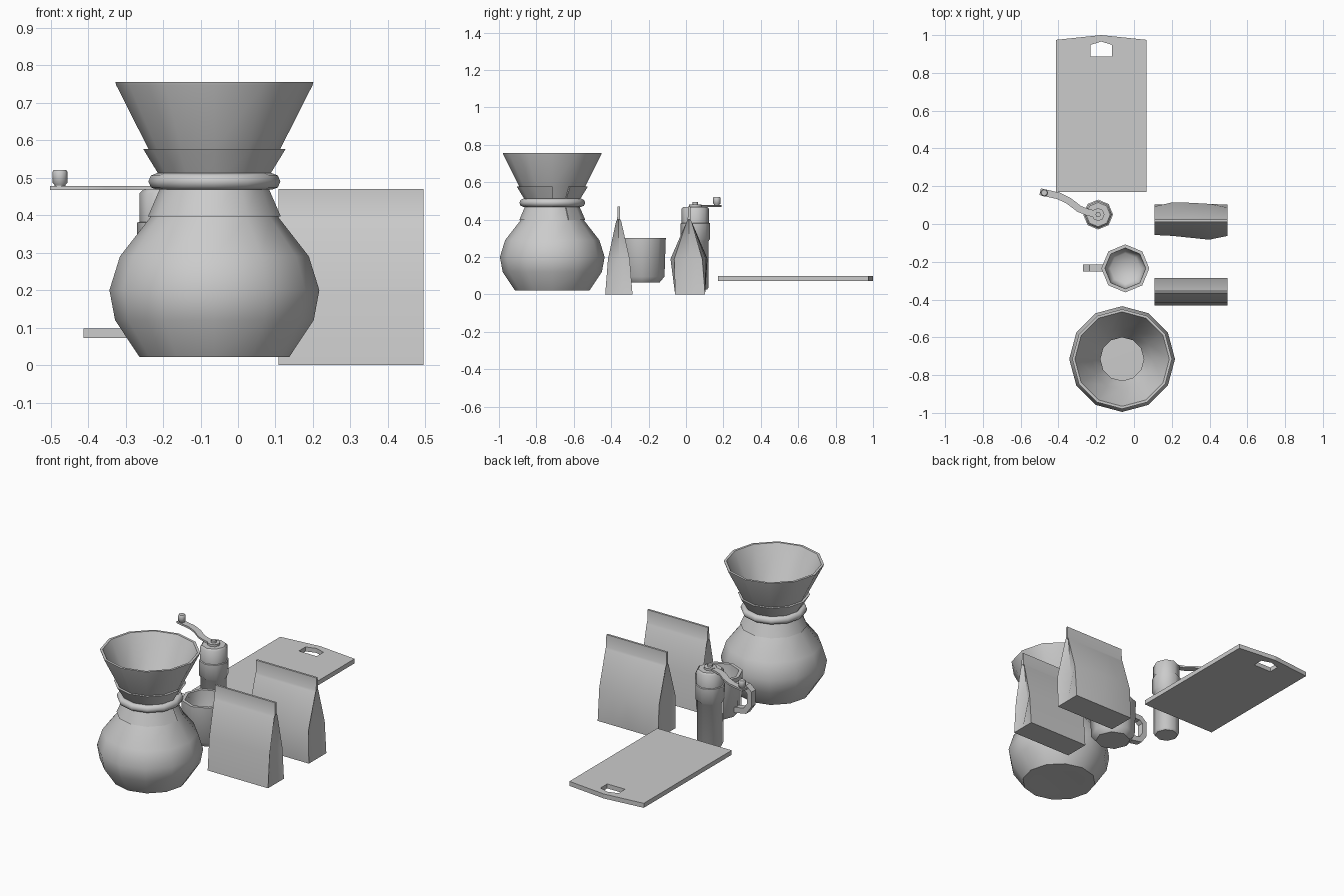
import bpy, bmesh
from math import sin, cos, pi, radians

if "Cube" in bpy.data.objects:
    bpy.data.objects.remove(bpy.data.objects["Cube"])


def finish(name, bm, angle=40):
    bmesh.ops.remove_doubles(bm, verts=bm.verts, dist=1e-5)
    bmesh.ops.recalc_face_normals(bm, faces=bm.faces)
    mesh = bpy.data.meshes.new(name)
    bm.to_mesh(mesh)
    bm.free()
    ob = bpy.data.objects.new(name, mesh)
    bpy.context.collection.objects.link(ob)
    bpy.ops.object.select_all(action='DESELECT')
    ob.select_set(True)
    bpy.context.view_layer.objects.active = ob
    if angle:
        bpy.ops.object.shade_smooth_by_angle(angle=radians(angle))
    return ob


def lathe(name, profile, centre, n, angle=40, closed=False, first=0, last=None):
    """Spin (radius, z) points; closed profiles may cover part of a turn."""
    last = n if last is None else last
    bm = bmesh.new()
    rings = []
    for i in range(first, last + 1):
        a = 2 * pi * i / n
        rings.append([bm.verts.new((centre[0] + r * cos(a), centre[1] + r * sin(a), z))
                      for r, z in profile])
    m = len(profile)
    for a, b in zip(rings, rings[1:]):
        for j in range(m if closed else m - 1):
            k = (j + 1) % m
            q = [a[j], b[j], b[k], a[k]]
            if profile[j][0] == 0:
                q.remove(b[j])
            if profile[k][0] == 0:
                q.remove(b[k])
            bm.faces.new(q)
    if closed and last - first < n:
        bm.faces.new(rings[0])
        bm.faces.new(rings[-1])
    return finish(name, bm, angle)


def sweep(name, sections, angle=40):
    """Join a row of four-point sections into a solid strip."""
    bm = bmesh.new()
    rows = [[bm.verts.new(p) for p in s] for s in sections]
    for a, b in zip(rows, rows[1:]):
        for j in range(4):
            k = (j + 1) % 4
            bm.faces.new((a[j], b[j], b[k], a[k]))
    bm.faces.new(rows[0])
    bm.faces.new(rows[-1])
    return finish(name, bm, angle)


# Glass carafe with inner wall
C = (-0.063, -0.715)
lathe("carafe", [(0, .03), (.12, .022), (.2, .022), (.265, .12), (.28, .2), (.252, .29), (.172, .393),
                 (.13, .49), (.175, .575), (.262, .747), (.264, .755), (.25, .755),
                 (.162, .575), (.115, .49), (.158, .393), (.238, .285), (.265, .2),
                 (.25, .125), (.19, .037), (0, .04)], C, 12)
# Split collar (one segment left open) and tie ring
lathe("wood_collar", [(.177, .397), (.174, .404), (.137, .49), (.186, .57), (.19, .577),
                      (.172, .577), (.126, .49), (.166, .397)], C, 12, closed=True, first=1, last=12)
lathe("tie_ring", [(.154 + .022 * cos(k * pi / 4), .49 + .022 * sin(k * pi / 4))
                   for k in range(8)], C, 12, 60, closed=True)

# Mug with handle
M = (-.046, -.235)
lathe("mug", [(0, .065), (.095, .065), (.12, .095), (.127, .302), (.108, .302),
              (.1, .11), (.08, .085), (0, .08)], M, 8, 50)
outer = [(-.15, .28), (-.235, .28), (-.27, .25), (-.27, .165), (-.235, .115), (-.15, .1)]
inner = [(-.15, .25), (-.222, .25), (-.24, .235), (-.24, .175), (-.22, .145), (-.15, .13)]
sweep("mug_handle", [[(o[0], -.252, o[1]), (o[0], -.214, o[1]), (i[0], -.214, i[1]), (i[0], -.252, i[1])]
                     for o, i in zip(outer, inner)], 30)

# Hand grinder
G = (-.19, .05)
lathe("grinder_body", [(0, .025), (.062, .025), (.07, .035), (.07, .285), (.079, .295), (.079, .38),
                       (.073, .382), (.073, .458), (.064, .468), (0, .468)], G, 8, 50)
lathe("grinder_hub", [(0, .466), (.034, .466), (.034, .48), (.014, .48), (.014, .493), (0, .493)], G, 8, 50)

# Curved crank arm and knob
path = [(-.497, .171), (-.475, .166), (-.4, .149), (-.345, .122), (-.29, .08), (-.245, .062), (-.175, .047)]
secs = []
for i, (x, y) in enumerate(path):
    p, q = path[max(i - 1, 0)], path[min(i + 1, len(path) - 1)]
    dx, dy = q[0] - p[0], q[1] - p[1]
    w = .018 / (dx * dx + dy * dy) ** .5
    nx, ny = -dy * w, dx * w
    secs.append([(x + nx, y + ny, .467), (x - nx, y - ny, .467),
                 (x - nx, y - ny, .478), (x + nx, y + ny, .478)])
sweep("crank_arm", secs)
lathe("crank_knob", [(0, .474), (.015, .474), (.015, .482), (.02, .486), (.02, .516), (.016, .521), (0, .521)],
      (-.475, .165), 8, 50)

# Cutting board: outline and hole are paired into a ring of quads
out = [(-.412, .17), (-.173, .17), (.065, .17), (.065, .975), (-.173, 1.0), (-.412, .975)]
hole = [(-.231, .887), (-.173, .887), (-.116, .887), (-.116, .948), (-.173, .966), (-.231, .948)]
bm = bmesh.new()
loops = [[bm.verts.new((x, y, z)) for x, y in pts]
         for pts, z in ((out, .072), (out, .098), (hole, .098), (hole, .072))]
for i in range(4):
    a, b = loops[i], loops[(i + 1) % 4]
    for j in range(6):
        k = (j + 1) % 6
        bm.faces.new((a[j], a[k], b[k], b[j]))
finish("cutting_board", bm, 0)


def bag(name, yc, levels, warp):
    """Levels: (z, front y, back y, gusset depth); warp bends the faces across x."""
    x0, x1 = .108, .495
    ts = [i / 4 for i in range(5)]
    bm = bmesh.new()
    rows = []
    for z, f, b, g in levels:
        wf, wb = warp(z)
        pts = [(x0 + t * (x1 - x0), yc + f - wf * s) for t, s in zip(ts, (0, .2, .6, 1, .2))]
        pts.append((x1 - g, yc + (f + b) / 2))
        pts += [(x0 + t * (x1 - x0), yc + b + wb * s) for t, s in zip(ts[::-1], (0, .7, .9, 1, .2))]
        pts.append((x0 + g, yc + (f + b) / 2))
        rows.append([bm.verts.new((x, y, z)) for x, y in pts])
    n = len(rows[0])
    for a, b in zip(rows, rows[1:]):
        for j in range(n):
            k = (j + 1) % n
            bm.faces.new((a[j], a[k], b[k], b[j]))
    bm.faces.new(rows[0])
    bm.faces.new(rows[-1])
    return finish(name, bm, 30)


# Two folded-top coffee bags with pinched side gussets
bag("front_bag", -.36, [(0, -.072, .074, 0), (.19, -.057, .059, .035), (.39, -.014, .014, .012),
                        (.4, -.008, .008, 0), (.47, -.006, .006, 0)], lambda z: (0, 0))
bag("back_bag", .017, [(0, -.075, .085, 0), (.19, -.075, .07, .03), (.39, -.013, .013, .012),
                       (.4, -.008, .008, 0), (.47, -.006, .006, 0)],
    lambda z: (.025, .028) if .1 < z < .3 else (0, 0))
